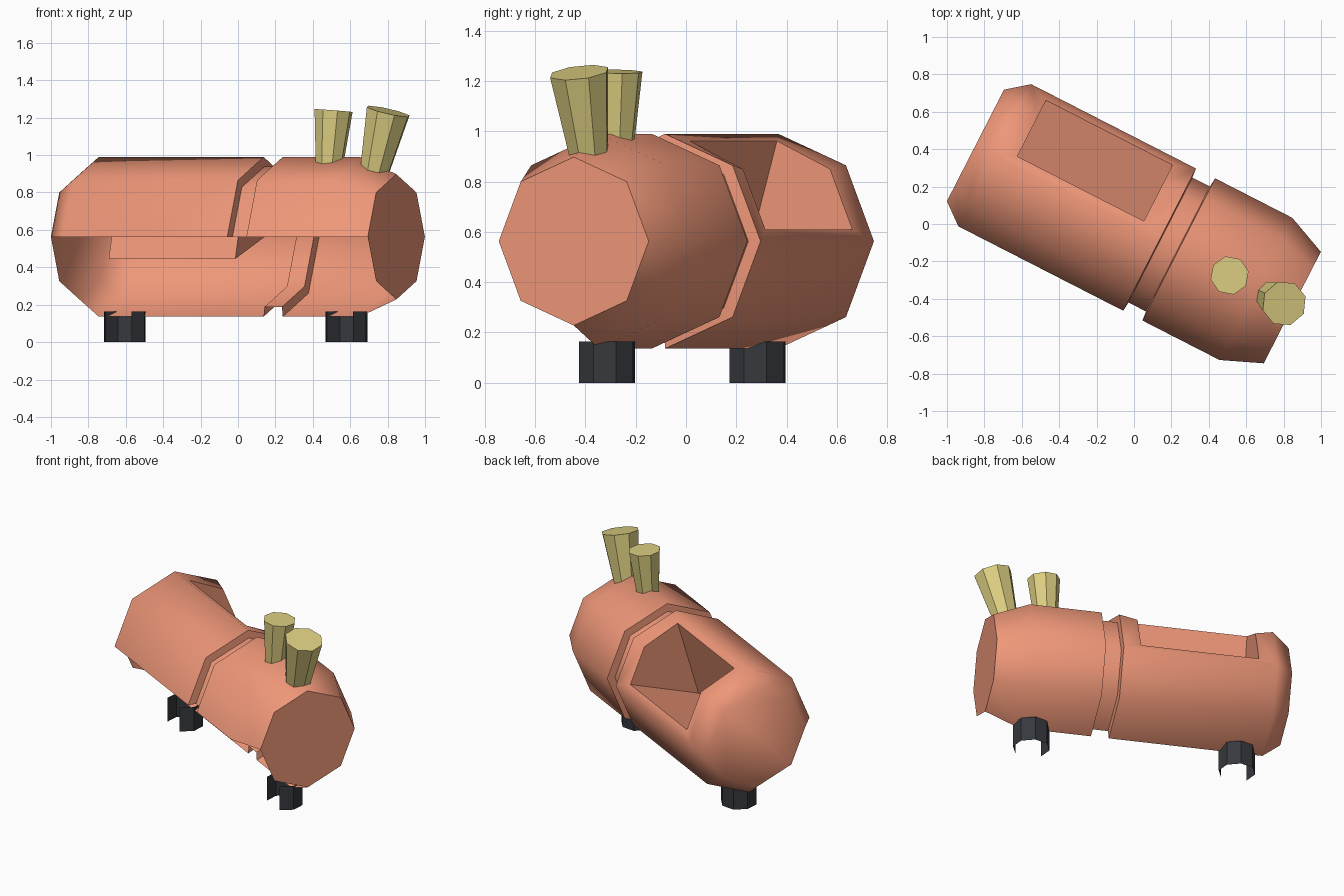
import bpy, bmesh, math
from mathutils import Vector, Matrix

if "Cube" in bpy.data.objects:
    bpy.data.objects.remove(bpy.data.objects["Cube"])

TURN = math.radians(-27.1)      # long axis of the body, seen from the top


def material(name, rgb):
    m = bpy.data.materials.new(name)
    m.diffuse_color = (*rgb, 1)
    m.use_nodes = True
    m.node_tree.nodes["Principled BSDF"].inputs["Base Color"].default_value = m.diffuse_color
    return m


def finish(bm, name, mat, matrix, smooth=None):
    me = bpy.data.meshes.new(name)
    bm.to_mesh(me)
    bm.free()
    ob = bpy.data.objects.new(name, me)
    bpy.context.collection.objects.link(ob)
    ob.data.materials.append(mat)
    ob.matrix_world = matrix
    if smooth:
        bpy.ops.object.select_all(action='DESELECT')
        ob.select_set(True)
        bpy.context.view_layer.objects.active = ob
        bpy.ops.object.shade_smooth_by_angle(angle=math.radians(smooth))
    return ob


salmon = material("salmon", (0.86, 0.31, 0.19))
khaki = material("khaki", (0.72, 0.62, 0.22))
dark = material("dark_grey", (0.036, 0.04, 0.047))

# body: octagonal rings (position along axis, radius)
RINGS = [(-0.946, 0.335), (-0.83, 0.427), (0.16, 0.427), (0.165, 0.375),
         (0.27, 0.375), (0.275, 0.427), (0.738, 0.427), (0.957, 0.335)]
CP, CZ = -0.012, 0.563
bm = bmesh.new()
rings = []
for s, r in RINGS:
    rings.append([bm.verts.new((s, CP + r * math.cos(k * math.pi / 4),
                                CZ + r * math.sin(k * math.pi / 4))) for k in range(8)])
for i, (a, b) in enumerate(zip(rings, rings[1:])):
    for k in range(8):
        # lower front quarter is open; the back top quarter holds the tub
        if k in (4, 5) or (i == 1 and k in (0, 1)):
            continue
        n = (k + 1) % 8
        bm.faces.new((a[k], b[k], b[n], a[n]))
bm.faces.new(rings[0])
bm.faces.new(rings[-1][::-1])

# tub: rim chain from low edge to top edge, then the deep inner corner
chain = [(0.375, 0.61), (0.275, 0.85), (0.038, 0.962)]
ends = []
for s, outer in ((-0.72, rings[1]), (0.04, rings[2])):
    inner = [bm.verts.new((s, p, z)) for p, z in chain]
    deep = bm.verts.new((s, -0.11, 0.445))
    for k in (0, 1):
        bm.faces.new((outer[k], outer[k + 1], inner[k + 1], inner[k]))
    bm.faces.new((*inner, deep))
    ends.append((outer, inner, deep))
(o1, n1, d1), (o2, n2, d2) = ends
bm.faces.new((o1[0], o2[0], n2[0], n1[0]))      # low rim
bm.faces.new((o1[2], o2[2], n2[2], n1[2]))      # top rim
bm.faces.new((n1[0], n2[0], d2, d1))            # floor
bm.faces.new((n1[2], n2[2], d2, d1))            # long wall
bmesh.ops.recalc_face_normals(bm, faces=bm.faces)
finish(bm, "body", salmon, Matrix.Rotation(TURN, 4, 'Z'), smooth=68)

# legs: open octagonal sleeves without the two front sides
for name, x, y in (("back_leg", -0.605, 0.285), ("front_leg", 0.58, -0.315)):
    bm = bmesh.new()
    cols = []
    for k in range(8):
        a = k * math.pi / 4
        cols.append([bm.verts.new((0.117 * math.cos(a), 0.117 * math.sin(a), z))
                     for z in (0, 0.165)])
    for k in range(8):
        if k not in (5, 6):
            a, b = cols[k], cols[(k + 1) % 8]
            bm.faces.new((a[0], b[0], b[1], a[1]))
    finish(bm, name, dark, Matrix.Translation((x, y, 0)) @ Matrix.Rotation(TURN, 4, 'Z'))

# horns: flaring octagonal cones
for name, base, tip, r1, r2 in (
        ("small_horn", (0.487, -0.28, 0.93), (0.511, -0.275, 1.238), 0.073, 0.104),
        ("large_horn", (0.727, -0.385, 0.90), (0.803, -0.425, 1.234), 0.08, 0.122)):
    base, tip = Vector(base), Vector(tip)
    axis = tip - base
    bm = bmesh.new()
    bmesh.ops.create_cone(bm, cap_ends=True, segments=8, radius1=r1, radius2=r2,
                          depth=axis.length)
    rot = axis.to_track_quat('Z', 'Y').to_matrix().to_4x4()
    finish(bm, name, khaki, Matrix.Translation((base + tip) / 2) @ rot)
